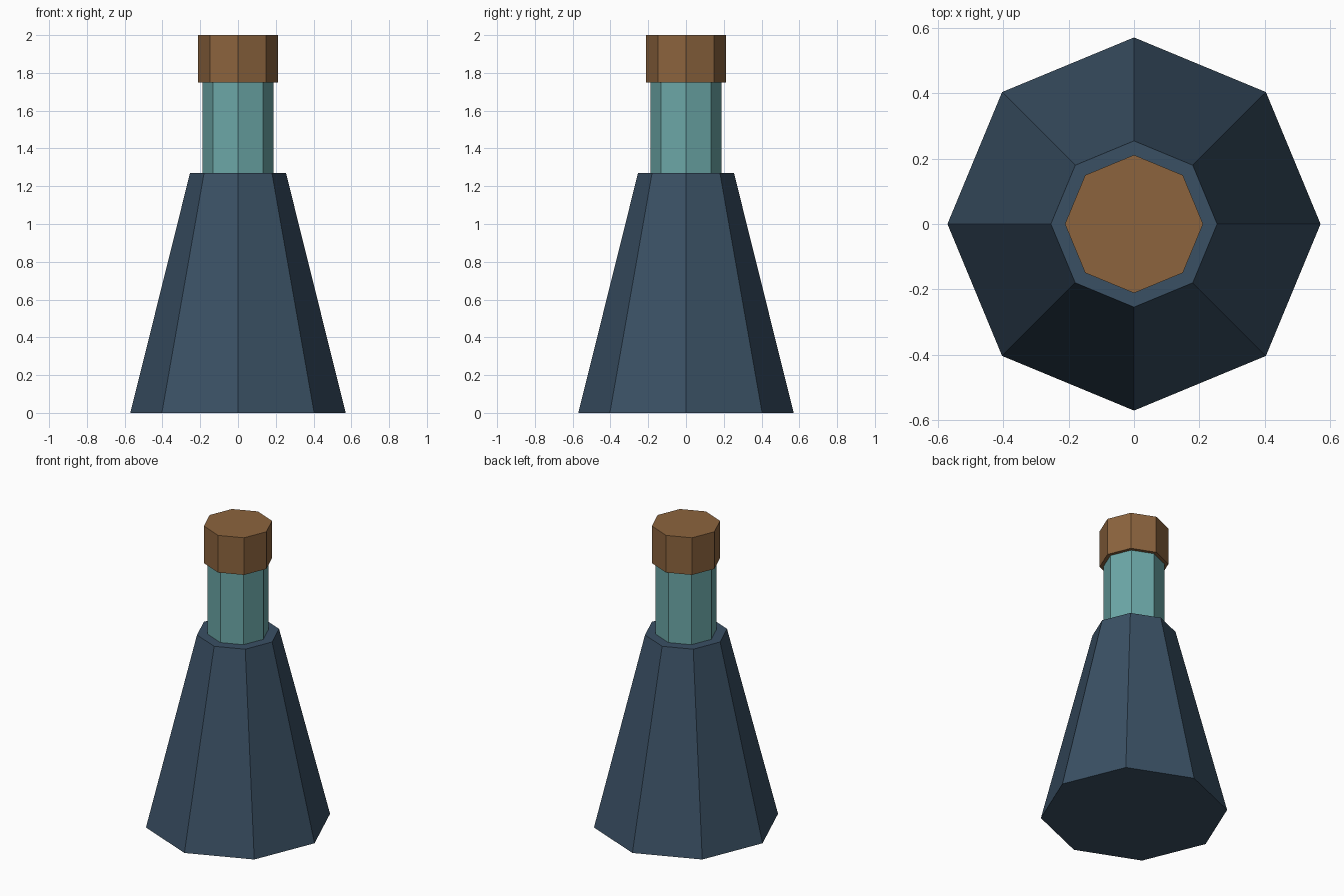
import bpy

cube = bpy.data.objects.get("Cube")
if cube:
    bpy.data.objects.remove(cube, do_unlink=True)


def material(name, rgb):
    mat = bpy.data.materials.new(name)
    mat.use_nodes = True
    color = (*rgb, 1.0)
    mat.diffuse_color = color
    for node in mat.node_tree.nodes:
        if node.type == 'BSDF_PRINCIPLED':
            node.inputs["Base Color"].default_value = color
    return mat


def octagon(name, r_bottom, r_top, z_bottom, z_top, mat):
    """Flat-shaded eight-sided frustum with capped ends."""
    bpy.ops.mesh.primitive_cone_add(
        vertices=8, radius1=r_bottom, radius2=r_top, depth=z_top - z_bottom,
        location=(0, 0, (z_bottom + z_top) / 2))
    obj = bpy.context.object
    obj.name = name
    obj.data.materials.append(mat)
    return obj


navy = material("navy_blue", (0.042, 0.080, 0.127))
teal = material("teal_glass", (0.150, 0.390, 0.390))
cork = material("cork_brown", (0.262, 0.127, 0.048))

# Tapered body, straight neck sunk slightly into body and stopper, wider stopper
octagon("bottle_body", 0.57, 0.254, 0.0, 1.27, navy)
octagon("bottle_neck", 0.188, 0.188, 1.25, 1.77, teal)
octagon("stopper", 0.211, 0.211, 1.75, 2.0, cork)
